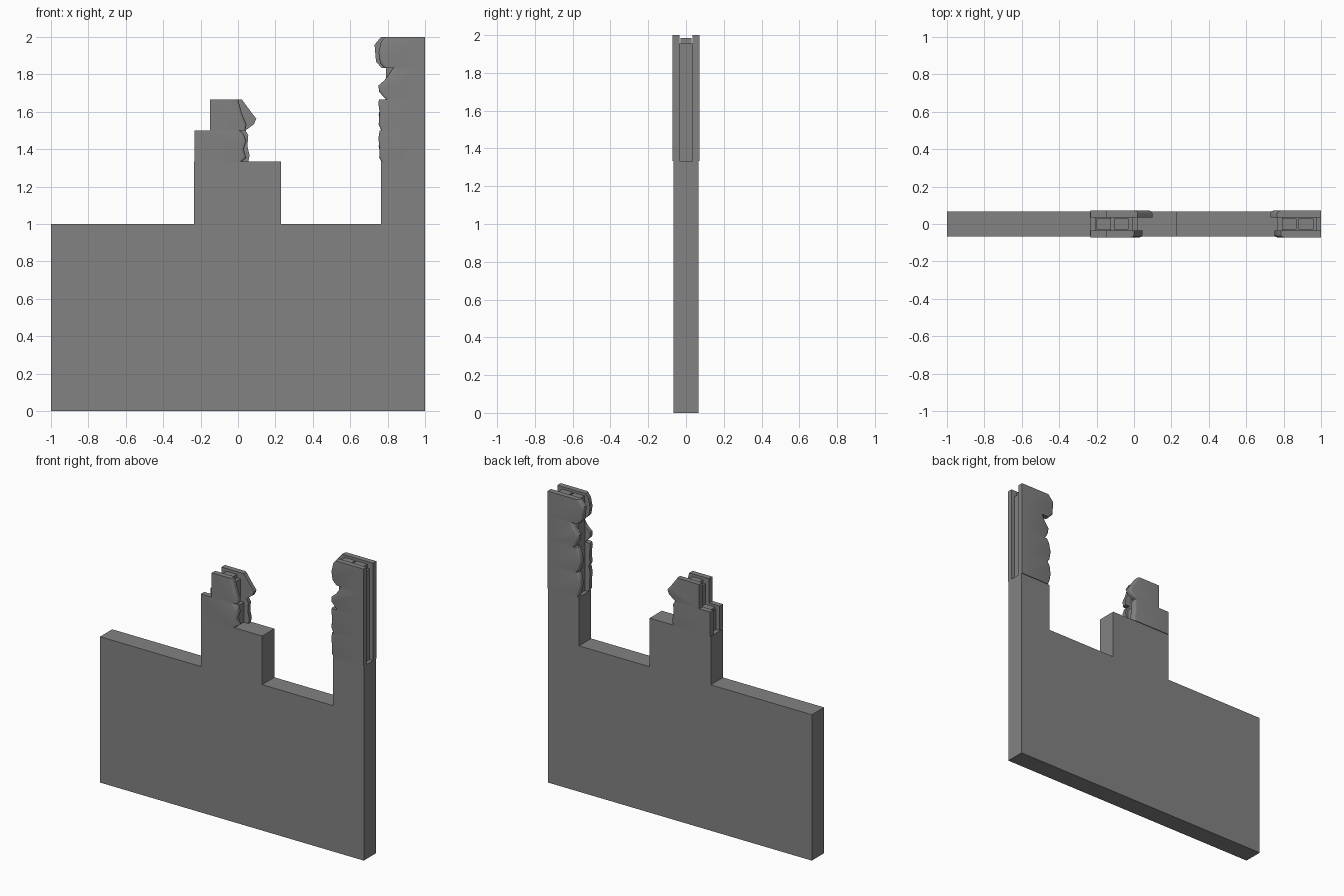
import bpy, bmesh

if "Cube" in bpy.data.objects:
    bpy.data.objects.remove(bpy.data.objects["Cube"])

stone = bpy.data.materials.new("grey_stone")
stone.diffuse_color = (0.22, 0.225, 0.22, 1)
stone.use_nodes = True
stone.node_tree.nodes["Principled BSDF"].inputs["Base Color"].default_value = stone.diffuse_color


def extrude_profile(name, pts, y0, y1, rough=(), outer=0, bevel=0.014):
    """Extrude an x-z outline along y; round the outer rim at the rough points."""
    bm = bmesh.new()
    a = [bm.verts.new((x, y0, z)) for x, z in pts]
    b = [bm.verts.new((x, y1, z)) for x, z in pts]
    n = len(pts)
    bm.faces.new(a)
    bm.faces.new(b[::-1])
    for i in range(n):
        j = (i + 1) % n
        bm.faces.new((a[j], a[i], b[i], b[j]))
    bmesh.ops.recalc_face_normals(bm, faces=bm.faces)
    if rough:
        rim = a if outer < 0 else b
        chosen = {rim[i] for i in rough}
        edges = [e for e in bm.edges if all(v in chosen for v in e.verts)]
        bmesh.ops.bevel(bm, geom=edges, offset=bevel, segments=3, profile=0.5,
                        affect='EDGES', clamp_overlap=True)
    me = bpy.data.meshes.new(name)
    bm.to_mesh(me)
    bm.free()
    me.materials.append(stone)
    ob = bpy.data.objects.new(name, me)
    bpy.context.collection.objects.link(ob)
    if rough:
        bpy.ops.object.select_all(action='DESELECT')
        ob.select_set(True)
        bpy.context.view_layer.objects.active = ob
        bpy.ops.object.shade_smooth_by_angle(angle=0.7)
    return ob


def box(name, x0, x1, y0, y1, z0, z1):
    return extrude_profile(name, [(x0, z0), (x1, z0), (x1, z1), (x0, z1)], y0, y1)


# Solid wall with the stepped stumps
B = 4 / 3
extrude_profile("wall", [(-1, 0), (1, 0), (1, B), (.765, B), (.765, 1), (.23, 1),
                         (.23, B), (-.235, B), (-.235, 1), (-1, 1)], -.066, .066)

H = 1 / 6


def facing_stone(name, clean_x, course, ragged, side):
    """One facing stone: straight at clean_x, ragged (x, height fraction) at the other end."""
    z = B + course * H
    pts = [(clean_x, z)] + [(x, z + f * H) for x, f in ragged] + [(clean_x, z + H)]
    y0, y1 = (-.071, -.034) if side < 0 else (.034, .071)
    extrude_profile(name, pts, y0, y1, range(1, len(pts) - 1), side)


# Right pillar: ragged on its left side (front leaf, back leaf per course)
pillar = [
    ([(.768, 0), (.755, .12), (.757, .45), (.75, .75), (.758, 1)],
     [(.775, 0), (.762, .2), (.752, .5), (.76, .85), (.775, 1)]),
    ([(.765, 0), (.752, .2), (.757, .6), (.75, .9), (.755, 1)],
     [(.78, 0), (.762, .15), (.752, .5), (.765, .85), (.78, 1)]),
    ([(.79, 0), (.753, .25), (.752, .45), (.785, .62), (.83, 1)],
     [(.80, 0), (.775, .3), (.77, .5), (.80, .75), (.82, 1)]),
    ([(.785, 0), (.76, .15), (.752, .5), (.765, .85), (.785, 1)],
     [(.77, 0), (.738, .2), (.733, .55), (.73, .75), (.765, 1)]),
]
# Middle pier: ragged on its right side
pier = [
    (-.232, [(.02, 0), (.045, .12), (.03, .4), (.045, .65), (.03, .9), (.01, 1)],
     [(.055, 0), (.062, .2), (.05, .5), (.055, .85), (.04, 1)]),
    (-.15, [(.04, 0), (.045, .2), (.02, .55), (0, 1)],
     [(.04, 0), (.085, .2), (.098, .38), (.075, .55), (.02, 1)]),
]

for i, (front, back) in enumerate(pillar):
    facing_stone(f"pillar_front_stone_{i}", 1, i, front, -1)
    facing_stone(f"pillar_back_stone_{i}", 1, i, back, 1)
for i, (x, front, back) in enumerate(pier):
    facing_stone(f"pier_front_stone_{i}", x, i, front, -1)
    facing_stone(f"pier_back_stone_{i}", x, i, back, 1)

# Recessed rubble core with square blocks between the leaves
box("pillar_core", .79, .975, -.036, .036, B, 1.955)
box("pier_core_low", -.205, .02, -.036, .036, B, 1.47)
box("pier_core_high", -.125, -.005, -.036, .036, B, 1.625)
for k, (x0, x1, z0, z1) in enumerate([(.79, .868, 1.9, 1.985), (.88, .96, 1.9, 1.985),
                                      (-.20, -.125, 1.4, 1.487),
                                      (-.108, -.03, 1.6, 1.65)]):
    box(f"core_block_{k}", x0, x1, -.03, .03, z0, z1)
